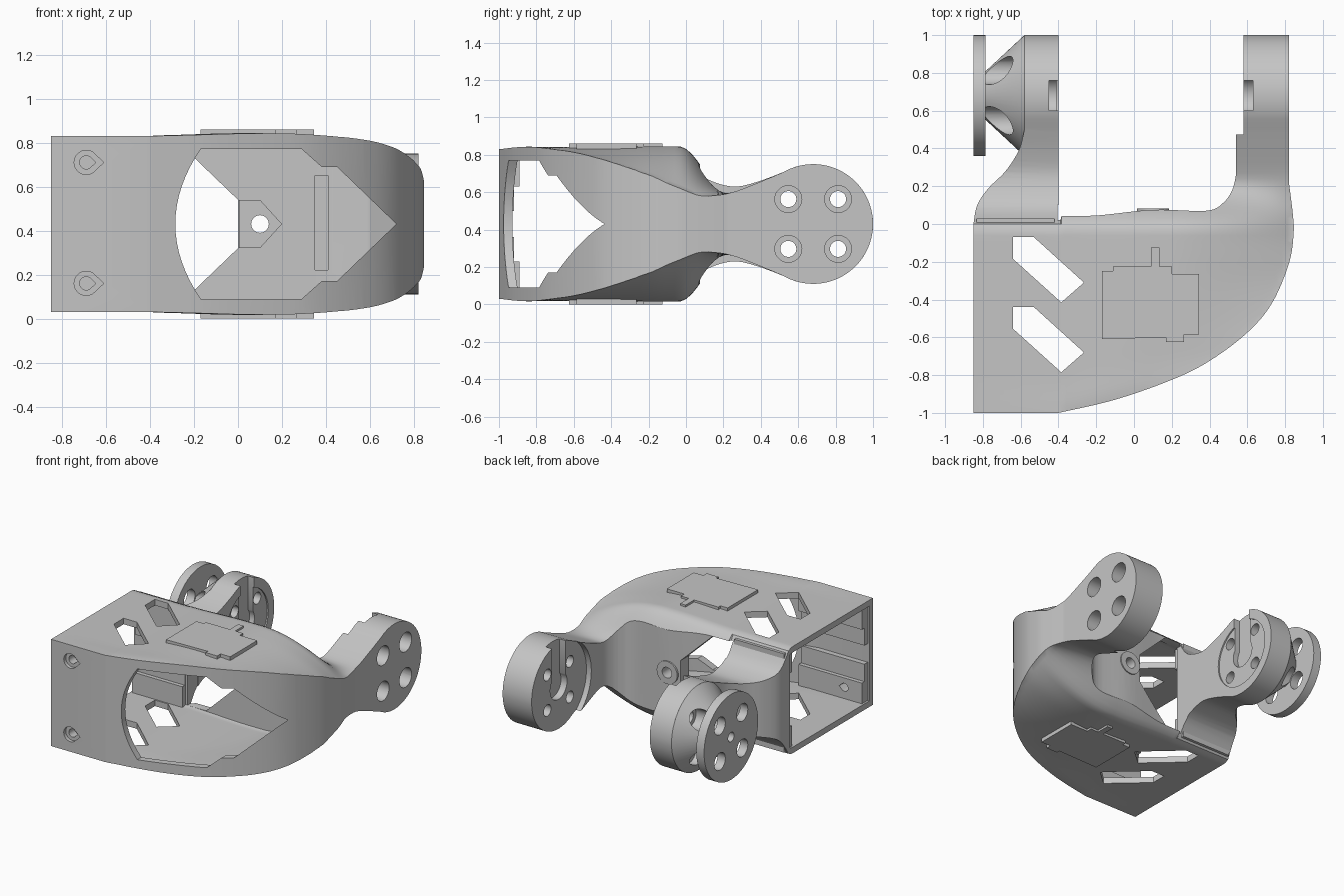
import bpy, bmesh, math
from mathutils import Matrix

if "Cube" in bpy.data.objects:
    bpy.data.objects.remove(bpy.data.objects["Cube"])

ZC, YC, R = 0.43, 0.68, 0.32       # mid height, pivot centre, pivot radius
BOLTS = [(YC + a, ZC + b) for a in (-0.133, 0.133) for b in (-0.133, 0.133)]

grey = bpy.data.materials.new("plain grey")
grey.use_nodes = True
grey.diffuse_color = (0.56, 0.56, 0.56, 1)
grey.node_tree.nodes["Principled BSDF"].inputs["Base Color"].default_value = grey.diffuse_color


def finish(name, bm):
    bmesh.ops.recalc_face_normals(bm, faces=bm.faces)
    me = bpy.data.meshes.new(name)
    bm.to_mesh(me)
    bm.free()
    ob = bpy.data.objects.new(name, me)
    bpy.context.collection.objects.link(ob)
    me.materials.append(grey)
    return ob


def prism(name, pts, lo, hi, axis):
    """Extrude a 2D outline along x, y or z."""
    place = {"x": lambda a, b, c: (c, a, b), "y": lambda a, b, c: (a, c, b),
             "z": lambda a, b, c: (a, b, c)}[axis]
    bm = bmesh.new()
    ends = [[bm.verts.new(place(a, b, c)) for a, b in pts] for c in (lo, hi)]
    for ring in ends:
        bm.faces.new(ring)
    n = len(pts)
    for i in range(n):
        j = (i + 1) % n
        bm.faces.new((ends[0][i], ends[0][j], ends[1][j], ends[1][i]))
    return finish(name, bm)


def circle(a, b, r, n=40):
    return [(a + r * math.cos(2 * math.pi * i / n), b + r * math.sin(2 * math.pi * i / n))
            for i in range(n)]


def rect(a0, a1, b0, b1):
    return [(a0, b0), (a1, b0), (a1, b1), (a0, b1)]


def mirror_z(half):
    """Close an outline by mirroring it about the mid height."""
    return half + [(a, 2 * ZC - b) for a, b in reversed(half) if abs(b - ZC) > 0.001]


def spline(p, steps=6):
    """Smooth curve through the points."""
    out = []
    for i in range(len(p) - 1):
        q = [p[max(i - 1, 0)], p[i], p[i + 1], p[min(i + 2, len(p) - 1)]]
        for s in range(steps):
            t = s / steps
            out.append(tuple(0.5 * (2 * b + (c - a) * t + (2 * a - 5 * b + 4 * c - d) * t * t
                                    + (3 * b - a - 3 * c + d) * t ** 3)
                             for a, b, c, d in zip(*q)))
    return out + [p[-1]]


def boolean(ob, other, op="DIFFERENCE"):
    mod = ob.modifiers.new("cut", "BOOLEAN")
    mod.operation, mod.object, mod.solver = op, other, "EXACT"
    bpy.context.view_layer.objects.active = ob
    bpy.ops.object.modifier_apply(modifier=mod.name)
    bpy.data.objects.remove(other)


def lookup(curve, v):
    for (a, h), (b, k) in zip(curve, curve[1:]):
        if v <= b:
            return h + (k - h) * max(0, (v - a) / (b - a))
    return curve[-1][1]


def smooth(a, b, v):
    t = min(1, max(0, (v - a) / (b - a)))
    return t * t * (3 - 2 * t)


# Plan outline and side profiles
outer = spline([(-0.4, -1), (-0.1, -0.93), (0.2, -0.825), (0.4, -0.725), (0.6, -0.575),
                (0.73, -0.42), (0.82, -0.21), (0.845, -0.05), (0.84, 0.06), (0.82, 0.22)])
inner = spline([(0.54, 0.26), (0.52, 0.18), (0.47, 0.11), (0.38, 0.07), (0.1, 0.075), (-0.2, 0.045),
                (-0.4, 0.045)])
flank = spline([(-0.58, 0.5), (-0.61, 0.39), (-0.68, 0.28), (-0.77, 0.19), (-0.83, 0.1), (-0.85, 0)])
outer_by_y = [(y, x) for x, y in outer]
right_side = spline([(-1, 0.4), (-0.85, 0.413), (-0.7, 0.398), (-0.57, 0.377), (-0.41, 0.333),
                     (-0.2, 0.26), (-0.05, 0.195), (0.04, 0.16), (0.12, 0.147), (0.25, 0.17),
                     (0.4, 0.227), (0.52, 0.277)])
left_side = spline([(-0.05, 0.4), (0, 0.385), (0.05, 0.3), (0.12, 0.237), (0.25, 0.2),
                    (0.37, 0.222), (0.52, 0.277)])


def half_height(x, y):
    if y > 0.52:
        return max(0.008, math.sqrt(max(0, R * R - (y - YC) ** 2)))
    if x < -0.387:
        return lookup(left_side, y)
    body = 0.4 + 0.015 * smooth(-0.4, 0.1, x)
    slope = min(1, max(0, 1 + (x - lookup(outer_by_y, y)) / 0.65)) ** 2
    blend = 1 - (1 - slope) * (1 - smooth(-0.04, 0.24, y))
    return body + (lookup(right_side, y) - body) * blend


def height_block(name, inset):
    """Block whose top and bottom follow the half height."""
    xs = [-0.95, -0.39, -0.384] + [-0.36 + 0.03 * i for i in range(43)]
    ys = [-1.05 + 0.03 * i for i in range(53)]
    ys += [YC + R * math.sin(-0.4 + i * (math.pi / 2 + 0.4) / 26) for i in range(27)]
    bm = bmesh.new()
    top, low = [[[bm.verts.new((x, y, ZC + s * max(0.005, half_height(x, y) - inset)))
                  for x in xs] for y in ys] for s in (1, -1)]
    for g in (top, low):
        for r0, r1 in zip(g, g[1:]):
            for i in range(len(xs) - 1):
                bm.faces.new((r0[i], r0[i + 1], r1[i + 1], r1[i]))
    rims = [g[0] + [r[-1] for r in g[1:-1]] + g[-1][::-1] + [r[0] for r in g[-2:0:-1]]
            for g in (top, low)]
    n = len(rims[0])
    for i in range(n):
        j = (i + 1) % n
        bm.faces.new((rims[0][i], rims[0][j], rims[1][j], rims[1][i]))
    return finish(name, bm)


# Hollow body with two arms
frame = prism("frame", [(-0.85, -1)] + outer + [(0.82, 1.05), (0.54, 1.05)] + inner
              + [(-0.4, 1.05), (-0.58, 1.05)] + flank, -0.2, 1.1, "z")
boolean(frame, height_block("height_block", 0), "INTERSECT")
cavity = prism("cavity", [(-0.9, -0.96)] + [(x - 0.03, y + 0.04) for x, y in outer if y < -0.25]
               + [(0.72, -0.2), (0.6, -0.08), (0.42, -0.02), (-0.9, -0.02)], -0.2, 1.1, "z")
boolean(cavity, height_block("cavity_block", 0.045), "INTERSECT")
boolean(frame, cavity)

# Stepped rails inside the front and rear walls
for s in (-1, 1):
    steps = [(-0.98, 0.07), (-0.92, 0.07), (-0.92, 0.2), (-0.89, 0.2), (-0.89, 0.37), (-0.98, 0.37)]
    boolean(frame, prism("front_rail", [(y, ZC + s * d) for y, d in steps], -0.835, -0.31, "x"), "UNION")
    boolean(frame, prism("rear_rail", [(-0.95 - y, ZC + s * d) for y, d in steps],
                         -0.835, -0.42, "x"), "UNION")

# Front window, rear opening, groove in the rear wall
arc = [(-0.285 + 0.115 * (i / 8) ** 2, ZC + 0.34 * i / 8) for i in range(9)]
boolean(frame, prism("window", mirror_z(arc + [(0.29, 0.77), (0.38, 0.69), (0.45, 0.69), (0.72, ZC)]),
                     -1.2, -0.28, "y"))
boolean(frame, prism("rear_opening", mirror_z([(-0.405, 0.78), (-0.25, 0.78), (0, 0.54)]),
                     -0.1, 0.1, "y"))
boolean(frame, prism("groove", rect(0.35, 0.41, 0.22, 0.65), -0.1, 0.01, "y"))

# Cable boss on the rear wall
boss_shape = mirror_z([(0.005, 0.54), (0.1, 0.54), (0.2, ZC)])
boolean(frame, prism("boss", boss_shape, -0.045, 0.02, "y"), "UNION")
boolean(frame, prism("boss_ring", circle(0.1, ZC, 0.085), 0.02, 0.083, "y"), "UNION")
boolean(frame, prism("cable_hole", circle(0.1, ZC, 0.04), -0.2, 0.3, "y"))

# Slanted slots through top and bottom
for dy in (0, -0.37):
    slot = [(-0.64, -0.07), (-0.53, -0.07), (-0.265, -0.31), (-0.385, -0.415), (-0.64, -0.185)]
    boolean(frame, prism("slot", [(x, y + dy) for x, y in slot], -0.2, 1.1, "z"))

# Teardrop screw holes in the front
for z in (0.16, 0.71):
    for r, depth in ((0.055, -0.975), (0.03, -0.85)):
        drop = [p for p in circle(-0.69, z, r, 32) if p[0] < -0.69 + 0.7 * r]
        upper = [p for p in drop if p[1] >= z]
        lower = [p for p in drop if p[1] < z]
        boolean(frame, prism("pocket", [(-0.69 + 1.45 * r, z)] + upper + lower, -1.1, depth, "y"))

# Arm details: step, keyed recesses, bolt holes with counterbores
boolean(frame, prism("arm_step", circle(YC, ZC, 0.33, 64), 0.4, 0.58, "x"))
boolean(frame, prism("arm_recess", circle(YC, ZC, 0.25, 64), -0.41, -0.3, "x"))
for lo, hi in ((-0.45, -0.3), (0.5, 0.63)):
    key = [p for p in circle(YC, ZC, 0.1) if p[1] < ZC + 0.06]
    left = sorted((p for p in key if p[0] < YC), key=lambda p: -p[1])
    right = sorted((p for p in key if p[0] >= YC), key=lambda p: p[1])
    boolean(frame, prism("key", [(YC - 0.08, 0.9)] + left + right + [(YC + 0.08, 0.9)], lo, hi, "x"))
for y, z in BOLTS:
    boolean(frame, prism("bolt", circle(y, z, 0.043, 28), -1, 1, "x"))
    boolean(frame, prism("counterbore", circle(y, z, 0.072, 28), 0.68, 1, "x"))

# Cone and disc of the outer mount
bm = bmesh.new()
bmesh.ops.create_cone(bm, cap_ends=True, segments=64, radius1=R, radius2=0.125, depth=0.21,
                      matrix=Matrix.Translation((-0.685, YC, ZC)) @ Matrix.Rotation(-math.pi / 2, 4, "Y"))
cone = finish("mount_cone", bm)
disc = prism("mount_disc", circle(YC, ZC, R, 64), -0.85, -0.785, "x")
for y, z in BOLTS:
    boolean(cone, prism("scoop", circle(y, z, 0.075, 28), -1, -0.6, "x"))
    boolean(cone, prism("bolt", circle(y, z, 0.043, 28), -1, 0, "x"))
    boolean(disc, prism("bolt", circle(y, z, 0.065, 28), -1, 0, "x"))
boolean(disc, prism("centre_hole", circle(YC, ZC, 0.035, 28), -1, 0, "x"))

# Raised stepped plates on top and bottom
plate = [(-0.17, -0.61), (0.17, -0.6), (0.17, -0.625), (0.265, -0.625), (0.265, -0.585), (0.345, -0.585),
         (0.345, -0.265), (0.2, -0.265), (0.2, -0.225), (0.135, -0.225), (0.135, -0.125), (0.09, -0.125),
         (0.09, -0.225), (-0.11, -0.225), (-0.11, -0.25), (-0.17, -0.25)]
plates = [prism("top_plate", plate, 0.81, 0.86, "z"), prism("bottom_plate", plate, 0, 0.05, "z")]

for ob in [frame, cone, disc] + plates:
    bpy.ops.object.select_all(action="DESELECT")
    ob.select_set(True)
    bpy.context.view_layer.objects.active = ob
    bpy.ops.object.shade_smooth_by_angle(angle=math.radians(32))
